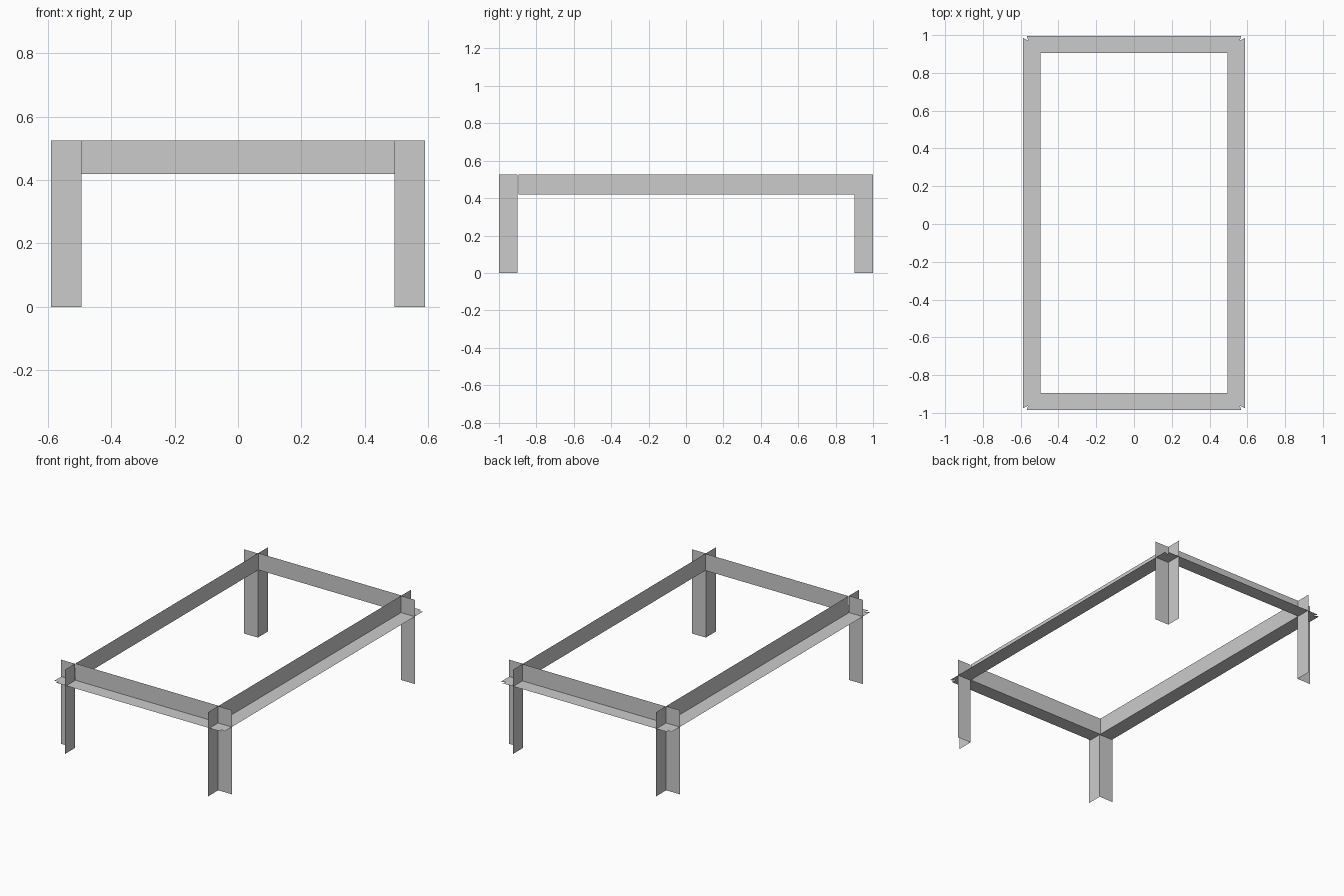
import bpy

if "Cube" in bpy.data.objects:
    bpy.data.objects.remove(bpy.data.objects["Cube"])

TOP, SHELF = 0.525, 0.42      # top of frame, height of the outward flange
IX, IY = 0.494, 0.901         # inner corner of the legs and rails
OX, OY = 0.59, 1.0            # outer tips of the legs
FX, FY = 0.588, 0.991         # outer edges of the flanges
SHIFT = 0.005                 # the rails sit slightly towards the back


def sheet_object(name, polygons):
    """Thin sheet-metal part made of a few flat faces."""
    verts, faces = [], []
    for poly in polygons:
        start = len(verts)
        verts += poly
        faces.append(list(range(start, len(verts))))
    mesh = bpy.data.meshes.new(name)
    mesh.from_pydata(verts, [], faces)
    obj = bpy.data.objects.new(name, mesh)
    bpy.context.collection.objects.link(obj)
    return obj


def upright(a, b, z0, z1):
    return [(*a, z0), (*b, z0), (*b, z1), (*a, z1)]


# Angle-iron legs: the corner faces inward, both wings point outward
for sx, side in ((-1, "left"), (1, "right")):
    for sy, end in ((-1, "front"), (1, "back")):
        corner = (sx * IX, sy * IY)
        sheet_object(f"{end}_{side}_leg", [
            upright(corner, (sx * OX, sy * IY), 0, TOP),
            upright(corner, (sx * IX, sy * OY), 0, TOP)])

# Side rails: upright web plus mitred outward flange
for s, side in ((-1, "left"), (1, "right")):
    half = [(IX, IY), (0.56, 0.966), (FX, 0.98)]
    outline = half + [(x, -y) for x, y in reversed(half)]
    rail = sheet_object(f"{side}_rail", [
        upright((s * IX, -IY), (s * IX, IY), SHELF, TOP),
        [(s * x, y, SHELF) for x, y in outline]])
    rail.location.y = SHIFT

# End rails: same section turned a quarter, with a small notch at each corner
for s, end in ((-1, "front"), (1, "back")):
    half = [(IX, IY), (0.56, 0.966), (0.568, FY)]
    outline = half + [(-x, y) for x, y in reversed(half)]
    rail = sheet_object(f"{end}_rail", [
        upright((-IX, s * IY), (IX, s * IY), SHELF, TOP),
        [(x, s * y, SHELF) for x, y in outline]])
    rail.location.y = SHIFT
